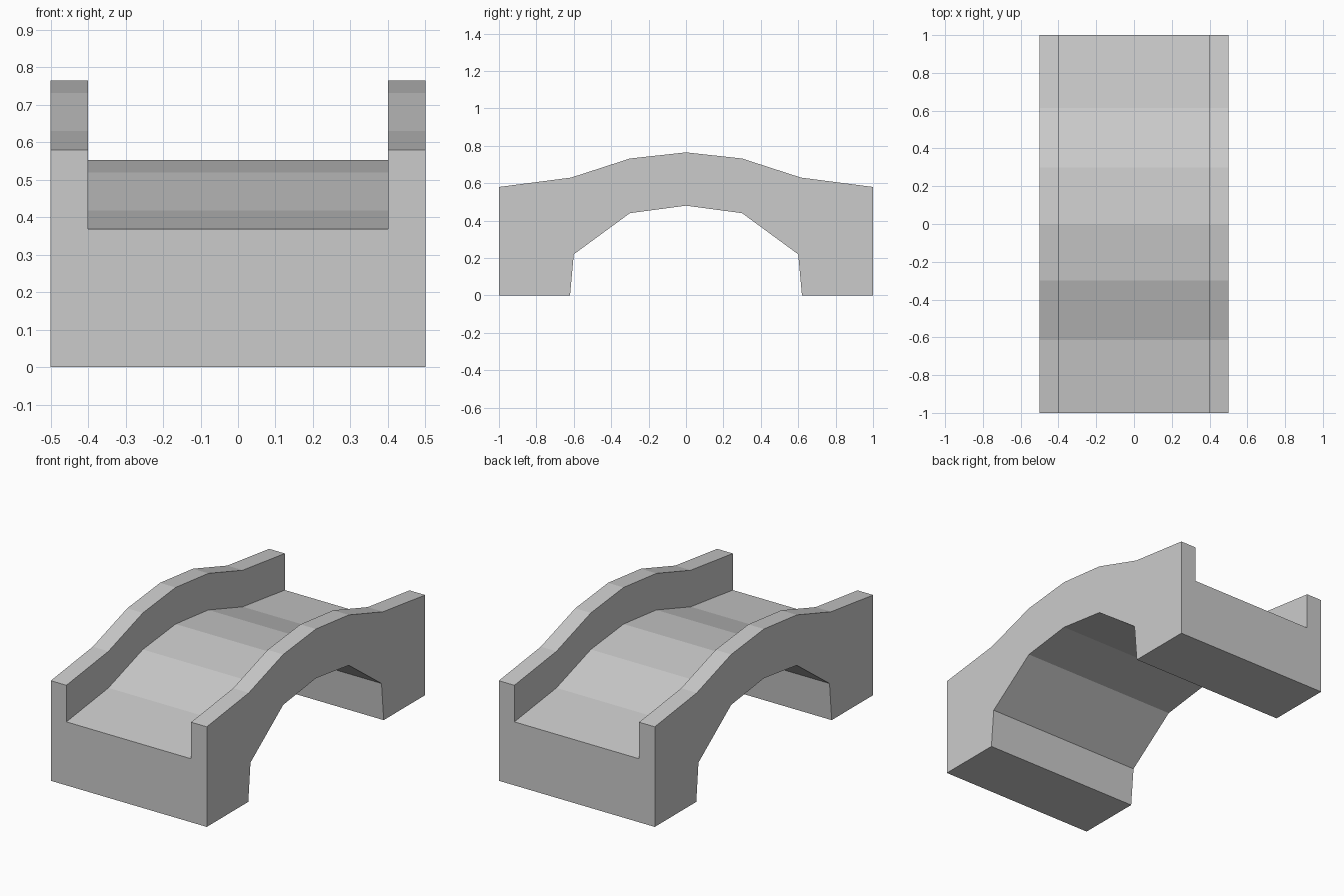
import bpy, bmesh

if "Cube" in bpy.data.objects:
    bpy.data.objects.remove(bpy.data.objects["Cube"])

# Half profiles (y, z), mirrored front to back
def mirrored(half):
    return half + [(-y, z) for y, z in reversed(half) if y != 0]

TOP = mirrored([(-1, 0.58), (-0.615, 0.63), (-0.3, 0.732), (0, 0.765)])
DECK = [(y, z - 0.212) for y, z in TOP]
UNDER = mirrored([(-1, 0), (-0.62, 0), (-0.6, 0.22), (-0.3, 0.44), (0, 0.48)])
OUTER, INNER = 0.5, 0.4

bm = bmesh.new()

def row(x, profile):
    return [bm.verts.new((x, y, z)) for y, z in profile]

def strip(a, b):
    for i in range(len(a) - 1):
        bm.faces.new((a[i], a[i + 1], b[i + 1], b[i]))

# Channel section running along the bridge: parapet, deck, parapet
rows = [row(-OUTER, TOP), row(-INNER, TOP), row(-INNER, DECK),
        row(INNER, DECK), row(INNER, TOP), row(OUTER, TOP)]
for a, b in zip(rows, rows[1:]):
    strip(a, b)

# Arched underside and feet
under = [row(-OUTER, UNDER), row(OUTER, UNDER)]
strip(*under)

# Outer side walls
bm.faces.new(rows[0] + under[0][::-1])
bm.faces.new(rows[-1] + under[1][::-1])

# End faces
for end in (0, -1):
    bm.faces.new([r[end] for r in rows] + [under[1][end], under[0][end]])

bmesh.ops.recalc_face_normals(bm, faces=bm.faces[:])
mesh = bpy.data.meshes.new("arched_bridge")
bm.to_mesh(mesh)
bm.free()
bridge = bpy.data.objects.new("arched_bridge", mesh)
bpy.context.collection.objects.link(bridge)
